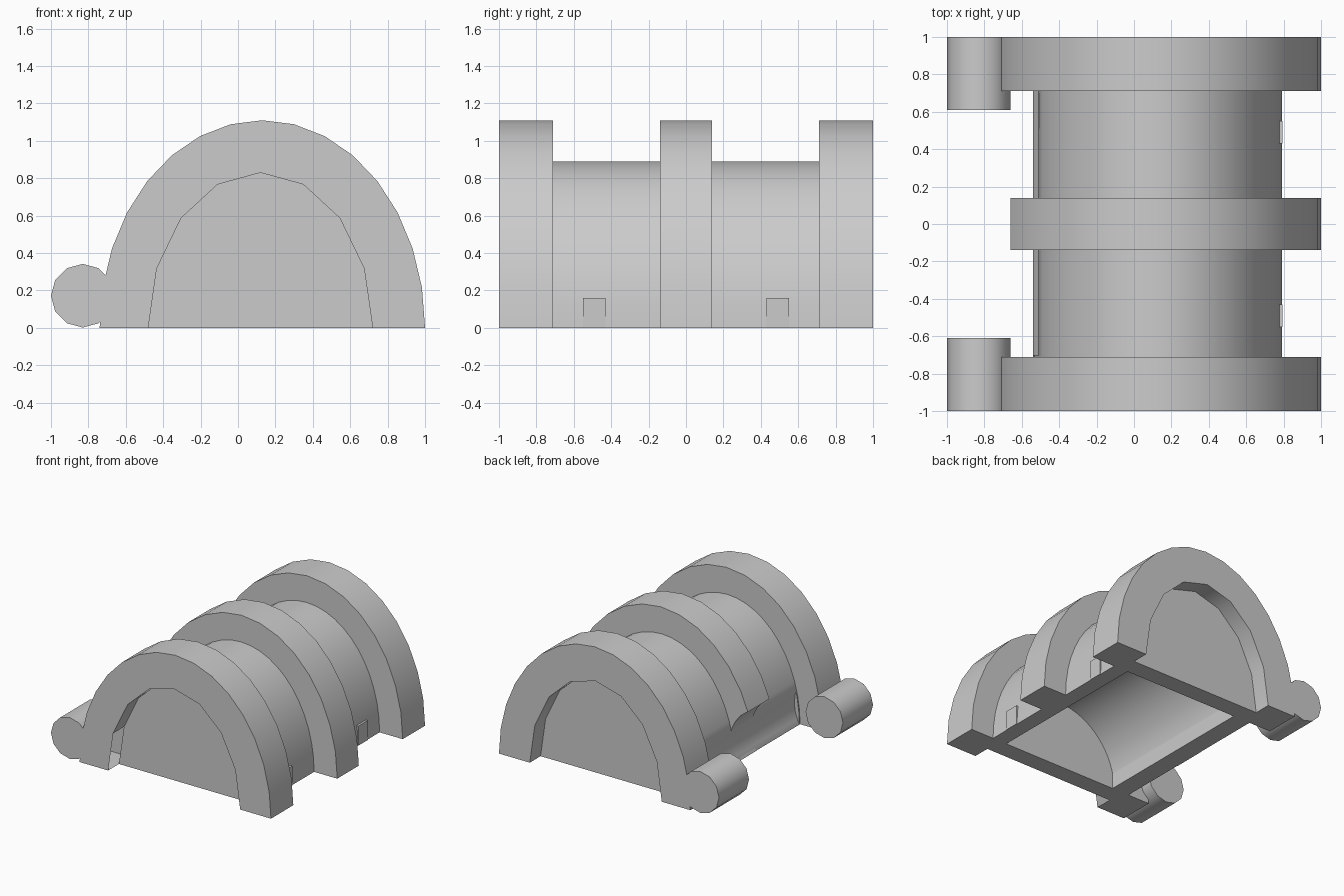
import bpy
import math

if "Cube" in bpy.data.objects:
    bpy.data.objects.remove(bpy.data.objects["Cube"])

grey = bpy.data.materials.new("plain grey")
grey.use_nodes = True
colour = (0.6, 0.6, 0.6, 1)
grey.diffuse_color = colour
grey.node_tree.nodes["Principled BSDF"].inputs["Base Color"].default_value = colour


def prism(name, profile, y0, y1):
    """Extrude an x-z profile along y."""
    n = len(profile)
    verts = [(x, y, z) for y in (y0, y1) for x, z in profile]
    faces = [tuple(range(n)), tuple(reversed(range(n, 2 * n)))]
    faces += [(i, i + n, (i + 1) % n + n, (i + 1) % n) for i in range(n)]
    mesh = bpy.data.meshes.new(name)
    mesh.from_pydata(verts, [], faces)
    mesh.materials.append(grey)
    obj = bpy.data.objects.new(name, mesh)
    bpy.context.collection.objects.link(obj)
    return obj


def arch(cx, half, height, sides, drop=0):
    """Half ellipse standing on the ground; drop extends it below for cutters."""
    pts = [(cx + half * math.cos(math.pi * i / sides),
            height * math.sin(math.pi * i / sides)) for i in range(sides + 1)]
    if drop:
        pts += [(cx - half, -drop), (cx + half, -drop)]
    return pts


def disc(cx, cz, radius, sides):
    return [(cx + radius * math.cos(math.tau * i / sides),
             cz + radius * math.sin(math.tau * i / sides)) for i in range(sides)]


def box(name, x0, x1, y0, y1, z1):
    return prism(name, [(x1, 0), (x1, z1), (x0, z1), (x0, 0)], y0, y1)


def select(obj):
    bpy.ops.object.select_all(action='DESELECT')
    obj.select_set(True)
    bpy.context.view_layer.objects.active = obj


def cut(obj, *cutters):
    select(obj)
    for cutter in cutters:
        mod = obj.modifiers.new("cut", 'BOOLEAN')
        mod.operation = 'DIFFERENCE'
        mod.solver = 'EXACT'
        mod.object = cutter
        bpy.ops.object.modifier_apply(modifier=mod.name)


# Cutters: the hollow underside and the round clearance between the hinges
hollow = prism("hollow_cutter", arch(0.13, 0.53, 0.55, 32, 0.1), -0.711, 0.711)
clearance = prism("clearance_cutter", disc(-0.83, 0.17, 0.335, 32), -0.70, 0.712)
cutters = [hollow, clearance]
parts = []

# Vaulted body and middle rib
body = prism("vault_body", arch(0.125, 0.665, 0.89, 24), -0.71, 0.71)
middle = prism("middle_rib", arch(0.13, 0.87, 1.11, 16), -0.14, 0.14)
for obj in (body, middle):
    cut(obj, hollow, clearance)
    parts.append(obj)

# End ribs with recessed panels, hinge barrels and small side plates
for side, name in ((-1, "front"), (1, "back")):
    rib = prism(name + "_rib", arch(0.13, 0.87, 1.11, 16), *sorted((side * 0.71, side)))
    recess = prism(name + "_recess_cutter", arch(0.12, 0.6, 0.83, 8, 0.1),
                   *sorted((side * 0.86, side * 1.1)))
    cut(rib, recess)
    cutters.append(recess)
    hinge = prism(name + "_hinge_barrel", disc(-0.83, 0.172, 0.17, 12),
                  *sorted((side * 0.61, side)))
    plate = box(name + "_side_plate", 0.72, 0.795,
                *sorted((side * 0.43, side * 0.55)), 0.16)
    parts += [rib, hinge, plate]

# Flat inner wall behind the hinge clearance
parts.append(box("inner_wall", -0.43, -0.385, -0.71, 0.71, 0.24))

for cutter in cutters:
    cutter.hide_render = True
    cutter.hide_set(True)

for obj in parts:
    select(obj)
    bpy.ops.object.shade_smooth_by_angle(angle=math.radians(35))
